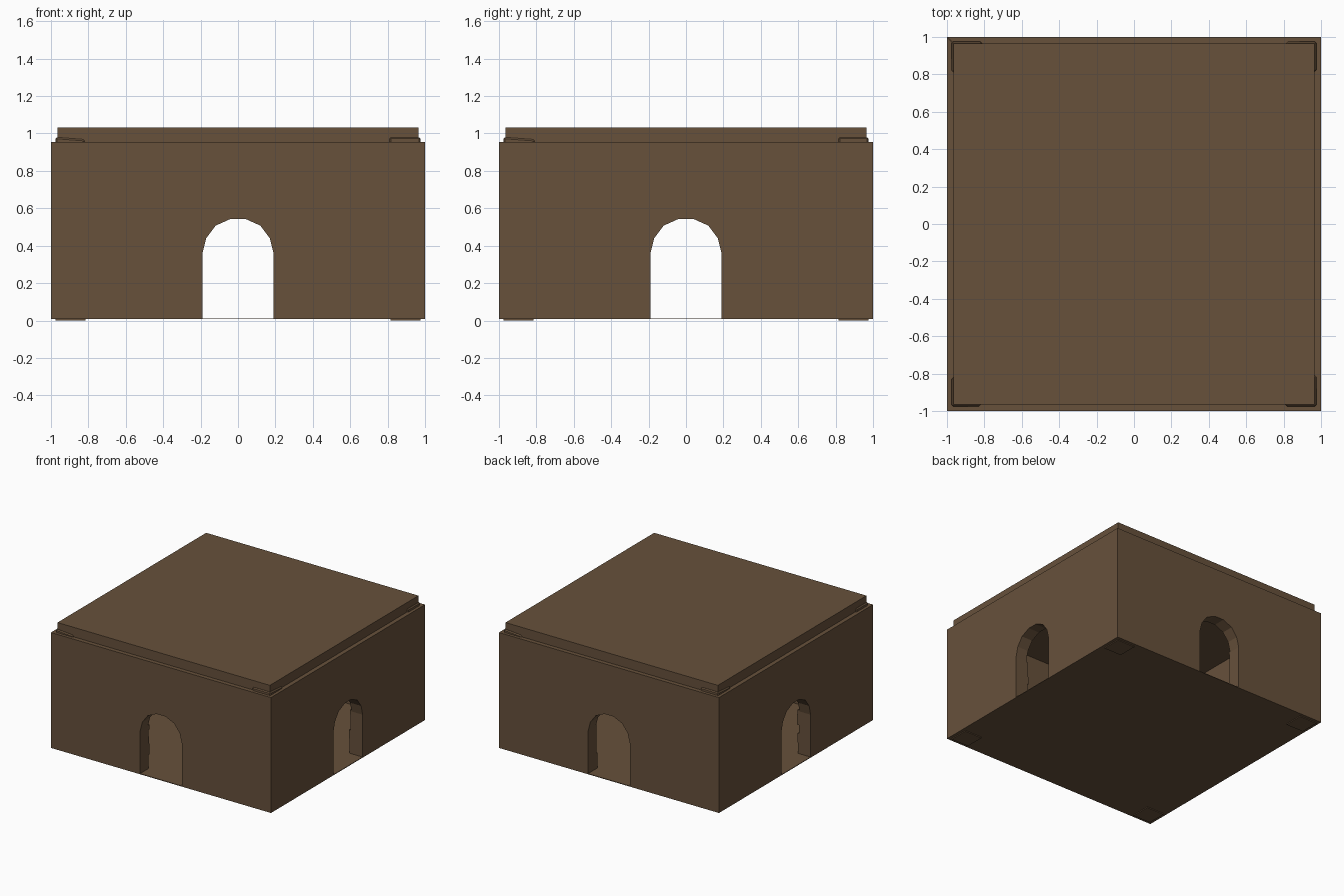
import bpy, bmesh, math, random
from mathutils import Matrix, Vector

if "Cube" in bpy.data.objects:
    bpy.data.objects.remove(bpy.data.objects["Cube"])

random.seed(4)
stone = bpy.data.materials.new("brown_stone")
stone.diffuse_color = (0.135, 0.082, 0.044, 1)
stone.use_nodes = True
stone.node_tree.nodes["Principled BSDF"].inputs["Base Color"].default_value = stone.diffuse_color

FLOOR, TOP, THICK = 0.01, 0.955, 0.10


def finish(name, bm, angle=0.0):
    """Turn a bmesh into a named object, rotated about the room centre."""
    bmesh.ops.recalc_face_normals(bm, faces=bm.faces)
    bm.transform(Matrix.Rotation(angle, 4, 'Z'))
    mesh = bpy.data.meshes.new(name)
    bm.to_mesh(mesh)
    bm.free()
    mesh.materials.append(stone)
    obj = bpy.data.objects.new(name, mesh)
    bpy.context.collection.objects.link(obj)
    return obj


def add_box(bm, lo, hi):
    lo, hi = Vector(lo), Vector(hi)
    size = hi - lo
    mat = Matrix.Translation((lo + hi) / 2) @ Matrix.Diagonal((*size, 1))
    return bmesh.ops.create_cube(bm, size=1, matrix=mat)["verts"]


# Arched doorway outline, left half mirrored to the right
half = [(-0.19, FLOOR), (-0.19, 0.36), (-0.17, 0.44), (-0.12, 0.507), (-0.04, 0.543)]
arch = half + [(-x, z) for x, z in reversed(half)]


def wall(name, angle):
    """Wall with an arched doorway and mitred ends."""
    bm = bmesh.new()
    rings = []
    for y, w in ((-1, 1), (-1 + THICK, 1 - THICK)):
        outline = [(-w, FLOOR)] + arch + [(w, FLOOR), (w, TOP), (-w, TOP)]
        rings.append([bm.verts.new((x, y, z)) for x, z in outline])
    outer, inner = rings
    bm.faces.new(outer)
    bm.faces.new(inner)
    n = len(outer)
    for i in range(n):
        j = (i + 1) % n
        bm.faces.new((outer[i], outer[j], inner[j], inner[i]))
    finish(name, bm, angle)


def jamb_stones(name, angle):
    """Uneven stones along the inner edge of the doorway."""
    bm = bmesh.new()
    for side in (-1, 1):
        z = FLOOR
        while z < 0.36:
            top = min(z + random.uniform(0.05, 0.09), 0.37)
            depth = random.uniform(0.006, 0.025)
            x0, x1 = sorted((side * 0.19, side * random.uniform(0.25, 0.29)))
            y = -1 + THICK
            add_box(bm, (x0, y - 0.005, z), (x1, y + depth, top))
            z = top
    finish(name, bm, angle)


def pillar(name, angle):
    """Corner pillar of stacked stones, poking out above and below."""
    bm = bmesh.new()
    levels = [0.003, 0.17, 0.33, 0.5, 0.66, 0.82, 0.98]
    for k, (z0, z1) in enumerate(zip(levels, levels[1:])):
        j = random.uniform(0.0, 0.012)
        verts = add_box(bm, (-0.975, -0.975, z0), (-0.81 - j, -0.81 - j, z1))
        if k == len(levels) - 2:
            # worn, sloping inner edge on the topmost stone
            for v in verts:
                if v.co.z > 0.9 and v.co.x > -0.9:
                    v.co.z -= 0.012
    bmesh.ops.bevel(bm, geom=bm.edges[:], offset=0.008, segments=1, affect='EDGES')
    finish(name, bm, angle)


for i, side in enumerate(("front", "right", "back", "left")):
    a = i * math.pi / 2
    wall(side + "_wall", a)
    jamb_stones(side + "_doorway_stones", a)
    pillar(side + "_corner_pillar", a)

# Thin floor
bm = bmesh.new()
add_box(bm, (-1, -1, 0.007), (1, 1, 0.012))
finish("floor", bm)

# Roof slab, set in from the wall faces
bm = bmesh.new()
add_box(bm, (-0.965, -0.965, 0.95), (0.965, 0.965, 1.033))
finish("roof_slab", bm)

# Pillar feet rest on the ground
bm = bmesh.new()
for sx in (-1, 1):
    for sy in (-1, 1):
        c = Vector((sx * 0.895, sy * 0.895, 0.004))
        d = Vector((0.08, 0.08, 0.004))
        add_box(bm, c - d, c + d)
finish("pillar_feet", bm)
